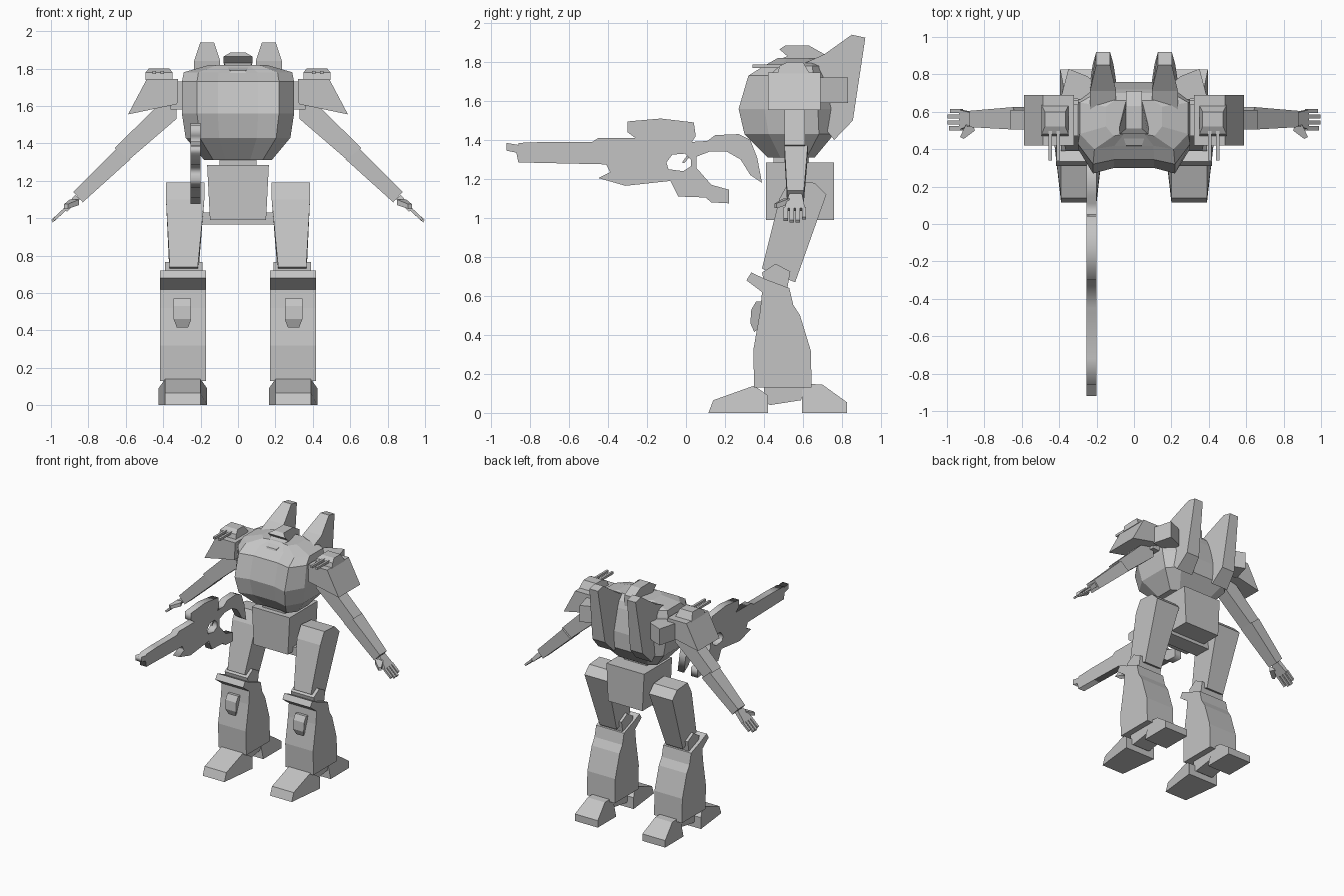
import bpy
import bmesh
from mathutils import Vector

if "Cube" in bpy.data.objects:
    bpy.data.objects.remove(bpy.data.objects["Cube"], do_unlink=True)

grey = bpy.data.materials.new("light_grey_armour")
grey.use_nodes = True
grey.diffuse_color = (0.55, 0.55, 0.55, 1)
grey.node_tree.nodes["Principled BSDF"].inputs["Base Color"].default_value = grey.diffuse_color


def finish(name, bm):
    """Turn a bmesh into a flat shaded grey object."""
    bmesh.ops.recalc_face_normals(bm, faces=bm.faces)
    mesh = bpy.data.meshes.new(name)
    bm.to_mesh(mesh)
    bm.free()
    mesh.materials.append(grey)
    obj = bpy.data.objects.new(name, mesh)
    bpy.context.collection.objects.link(obj)
    return obj


def loft(name, rings):
    """Skin a list of equal-length point rings and cap both ends."""
    bm = bmesh.new()
    loops = [[bm.verts.new(p) for p in ring] for ring in rings]
    count = len(loops[0])
    for low, high in zip(loops, loops[1:]):
        for i in range(count):
            j = (i + 1) % count
            bm.faces.new((low[i], low[j], high[j], high[i]))
    bm.faces.new(loops[0])
    bm.faces.new(loops[-1])
    return finish(name, bm)


def prism(name, axis, points, span, side=1):
    """Extrude a profile along an axis; span is (low, high) or a function of the point."""
    rings = []
    for end in range(2):
        ring = []
        for a, b in points:
            depth = (span(a, b) if callable(span) else span)[end]
            x, y, z = {"x": (depth, a, b), "y": (a, depth, b), "z": (a, b, depth)}[axis]
            ring.append((x * side, y, z))
        rings.append(ring)
    return loft(name, rings)


def box(name, xs, ys, zs, side=1):
    corners = [(xs[0], ys[0]), (xs[1], ys[0]), (xs[1], ys[1]), (xs[0], ys[1])]
    return prism(name, "z", corners, zs, side)


def around(centre, half):
    return centre - half, centre + half


# Torso: faceted barrel from (height, half width, front, back) rings
def torso_ring(z, w, front, back):
    d = back - front
    half = [(.36 * w, front + .06 * d), (.73 * w, front), (w, front + .27 * d),
            (w, back - .17 * d), (.7 * w, back), (.3 * w, back)]
    return [(x, y, z) for x, y in half] + [(-x, y, z) for x, y in reversed(half)]


loft("torso", [torso_ring(*row) for row in (
    (1.31, .18, .42, .66), (1.43, .28, .30, .76), (1.56, .30, .27, .76),
    (1.73, .30, .32, .72), (1.78, .29, .40, .70), (1.82, .15, .47, .66))])

# Head with an overhanging brow, narrower towards crown and chin
prism("head", "x",
      [(.38, 1.70), (.42, 1.79), (.52, 1.83), (.48, 1.865), (.51, 1.885),
       (.63, 1.885), (.71, 1.84), (.71, 1.72)],
      lambda y, z: around(0, .042 if z > 1.87 or y < .45 or y > .7 else .077))

# Waist and pelvis
box("waist", (-.1, .1), (.45, .63), (1.26, 1.33))
prism("pelvis", "y", [(-.165, 1.285), (.165, 1.285), (.15, .99), (-.15, .99)], (.41, .76))
box("hip_bar", (-.2, .2), (.47, .60), (.965, 1.03))

for label, s in (("left", 1), ("right", -1)):
    # Back fin rising above the shoulder, thinner at the tip
    prism(label + "_back_fin", "x",
          [(.60, 1.79), (.71, 1.84), (.85, 1.94), (.92, 1.925), (.856, 1.50),
           (.76, 1.40), (.68, 1.50)],
          lambda y, z: around(.165, .037 if z > 1.9 else .055 if y > .8 else .07), s)
    prism(label + "_back_flap", "z",
          [(.2, .75), (.25, .79), (.35, .83), (.39, .68), (.25, .66)], (1.59, 1.72), s)

    # Shoulder armour and its joint
    box(label + "_shoulder_joint", (.27, .36), (.47, .64), (1.58, 1.73), s)
    prism(label + "_shoulder_armour", "y",
          [(.32, 1.745), (.487, 1.745), (.588, 1.555), (.325, 1.61)], (.42, .69), s)

    # Twin shoulder gun
    prism(label + "_gun_base", "x",
          [(.47, 1.74), (.48, 1.78), (.52, 1.80), (.60, 1.80), (.635, 1.74)],
          lambda y, z: around(.422, .055 if z > 1.79 else .072), s)
    for tag, x in (("inner", .405), ("outer", .448)):
        box(f"{label}_{tag}_gun_barrel", around(x, .009), (.34, .5), (1.77, 1.788), s)

    # Arm
    prism(label + "_upper_arm", "y",
          [(.41, 1.62), (.33, 1.62), (.33, 1.53), (.58, 1.315), (.66, 1.375)], (.505, .61), s)
    prism(label + "_forearm", "y",
          [(.645, 1.375), (.575, 1.315), (.83, 1.085), (.88, 1.14)],
          lambda x, z: (.505, .625) if x < .7 else (.518, .605), s)
    prism(label + "_palm", "y",
          [(.845, 1.10), (.87, 1.125), (.935, 1.052), (.915, 1.035)],
          lambda x, z: (.53, .595) if x < .9 else (.505, .61), s)
    for number in range(4):
        y = .512 + number * .031
        reach = (0, .008, .008, -.006)[number]
        prism(f"{label}_finger_{number + 1}", "y",
              [(.915, 1.045), (.928, 1.056), (.99 + reach, .998 - reach), (.982 + reach, .985 - reach)],
              around(y, .011), s)
    prism(label + "_thumb", "z",
          [(.865, .535), (.85, .50), (.91, .455), (.93, .465), (.90, .53)],
          lambda x, y: (1.05, 1.075) if y < .48 else (1.07, 1.1), s)

    # Thigh leaning forward down to the knee
    prism(label + "_thigh", "x",
          [(.53, 1.19), (.66, 1.18), (.72, 1.12), (.56, .67), (.39, .74), (.48, 1.10)],
          lambda y, z: (.18, .385) if z > 1 else (.215, .365), s)
    prism(label + "_knee_joint", "x",
          [(.39, .72), (.46, .765), (.535, .725), (.52, .64), (.41, .62)], (.19, .39), s)

    # Shin with a projecting knee lip
    prism(label + "_shin", "x",
          [(.31, .68), (.335, .72), (.41, .685), (.53, .64), (.55, .555), (.585, .50),
           (.64, .32), (.645, .13), (.35, .13), (.345, .32), (.38, .52), (.39, .62)],
          (.172, .416), s)
    prism(label + "_shin_pod", "x",
          [(.39, .57), (.36, .572), (.335, .53), (.33, .46), (.35, .415), (.37, .43)],
          lambda y, z: around(.297, .03 if z < .44 else .047), s)

    # Foot: toe, ankle and heel
    prism(label + "_toe", "x",
          [(.115, 0), (.14, .065), (.35, .14), (.42, .09), (.42, 0)],
          lambda y, z: (.20, .39) if z > .1 or y < .2 else (.165, .425), s)
    prism(label + "_ankle", "x",
          [(.40, .14), (.61, .14), (.59, .065), (.43, .04), (.40, .06)], (.22, .37), s)
    prism(label + "_heel", "x",
          [(.595, 0), (.595, .12), (.61, .15), (.70, .145), (.825, .055), (.825, 0)],
          lambda y, z: around(.295, .075 if z > .1 else .1), s)

# Rifle: flat silhouette with a trigger opening
outline = [(-.92, 1.385), (-.86, 1.375), (-.86, 1.385), (-.72, 1.39), (-.48, 1.39), (-.45, 1.41),
           (-.26, 1.41), (-.30, 1.44), (-.30, 1.495), (-.13, 1.51), (.04, 1.49),
           (.05, 1.42), (.03, 1.39), (.11, 1.395), (.15, 1.425), (.27, 1.43), (.33, 1.40),
           (.365, 1.31), (.39, 1.18), (.33, 1.22), (.28, 1.30), (.21, 1.34), (.12, 1.34),
           (.055, 1.315), (.055, 1.255), (.13, 1.17), (.22, 1.145), (.22, 1.075),
           (.13, 1.08), (.10, 1.105), (-.04, 1.11), (-.08, 1.19), (-.31, 1.165),
           (-.45, 1.205), (-.39, 1.235), (-.41, 1.275), (-.86, 1.285), (-.87, 1.335), (-.92, 1.345)]
opening = [(-.10, 1.285), (-.07, 1.325), (-.005, 1.33), (.025, 1.30), (.025, 1.265),
           (-.015, 1.24), (-.09, 1.25)]

curve = bpy.data.curves.new("rifle_outline", "CURVE")
curve.dimensions = "2D"
curve.fill_mode = "BOTH"
curve.extrude = .0275
for path in (outline, opening):
    spline = curve.splines.new("POLY")
    spline.points.add(len(path) - 1)
    for point, (y, z) in zip(spline.points, path):
        point.co = (y, z, 0, 1)
    spline.use_cyclic_u = True
helper = bpy.data.objects.new("rifle_outline", curve)
bpy.context.collection.objects.link(helper)
bpy.context.view_layer.update()
flat = helper.evaluated_get(bpy.context.evaluated_depsgraph_get()).to_mesh()
bm = bmesh.new()
bm.from_mesh(flat)
bmesh.ops.remove_doubles(bm, verts=bm.verts, dist=.0005)
for v in bm.verts:
    v.co = Vector((v.co.z - .2275, v.co.x, v.co.y))
bpy.data.objects.remove(helper, do_unlink=True)
finish("rifle", bm)
prism("rifle_trigger", "x", [(-.02, 1.285), (-.01, 1.28), (.02, 1.315), (.005, 1.32)], (-.235, -.22))
